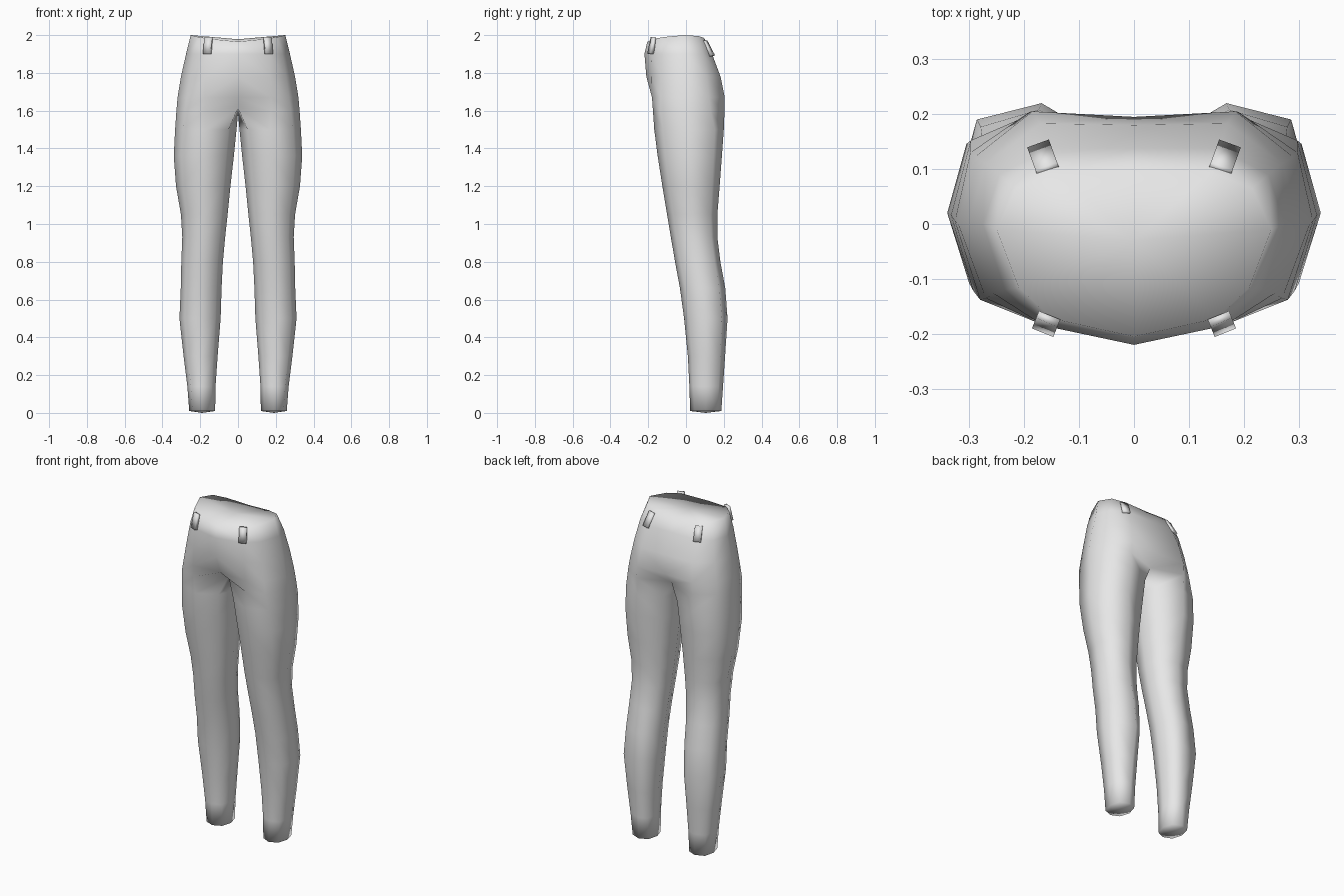
import bpy, bmesh, math
from mathutils import Matrix, Vector

cube = bpy.data.objects.get("Cube")
if cube:
    bpy.data.objects.remove(cube, do_unlink=True)

grey = bpy.data.materials.new("light grey cloth")
grey.use_nodes = True
COLOUR = (0.8, 0.8, 0.8, 1)
grey.diffuse_color = COLOUR
grey.node_tree.nodes["Principled BSDF"].inputs["Base Color"].default_value = COLOUR


def finish(bm, name):
    """Turn a half model into a smooth object mirrored across x."""
    for f in bm.faces:
        f.smooth = True
    mesh = bpy.data.meshes.new(name)
    bm.to_mesh(mesh)
    bm.free()
    mesh.materials.append(grey)
    obj = bpy.data.objects.new(name, mesh)
    bpy.context.collection.objects.link(obj)
    mirror = obj.modifiers.new("mirror", 'MIRROR')
    mirror.use_clip = True
    mirror.merge_threshold = 0.0005
    return obj


def bridge(bm, upper, lower, closed):
    n = len(upper)
    for i in range(n if closed else n - 1):
        j = (i + 1) % n
        bm.faces.new((upper[i], lower[i], lower[j], upper[j]))


# Hip half sections from front centre, round the side, to back centre
WAIST = [(0, -.205, 1.965), (.15, -.172, 1.98), (.21, -.115, 1.99), (.25, -.01, 2),
         (.215, .065, 1.995), (.14, .095, 1.985), (0, .1, 1.978)]
HIPS = [
    (1.90, [(0, -.22), (.165, -.185), (.235, -.12), (.275, 0), (.245, .09), (.155, .138), (0, .138)]),
    (1.78, [(0, -.21), (.17, -.182), (.255, -.127), (.302, 0), (.27, .11), (.17, .183), (0, .18)]),
    (1.67, [(0, -.17), (.175, -.18), (.27, -.135), (.32, 0), (.29, .122), (.185, .205), (0, .195)]),
]
CROTCH = [(0, -.09, 1.615), (.175, -.175, 1.6), (.28, -.138, 1.6), (.326, .005, 1.6),
          (.298, .13, 1.6), (.19, .204, 1.6), (0, .14, 1.6)]

# Leg sections: height, inner x, outer x, front y, back y, shift of back ridge
LEG = [
    (1.50, .008, .333, -.168, .200, .1),
    (1.36, .022, .340, -.150, .190, .1),
    (1.20, .040, .328, -.125, .178, 0),
    (1.05, .055, .302, -.100, .166, 0),
    (0.93, .068, .295, -.080, .166, 0),
    (0.80, .080, .300, -.058, .182, -.1),
    (0.66, .087, .303, -.032, .208, -.2),
    (0.50, .092, .310, -.010, .220, -.3),
    (0.30, .108, .288, .010, .207, -.2),
    (0.14, .119, .268, .018, .196, -.1),
    (0.01, .121, .258, .022, .187, 0),
]


def leg_ring(bm, z, x0, x1, y0, y1, shift):
    cx, cy, rx, ry = (x0 + x1) / 2, (y0 + y1) / 2, (x1 - x0) / 2, (y1 - y0) / 2
    shape = [(-.74, -.72), (0, -1), (.75, -.75), (1, 0),
             (.78, .74), (shift, 1), (-.76, .74), (-1, 0)]
    return [bm.verts.new((cx + u * rx, cy + v * ry, z)) for u, v in shape]


# Trousers: waist cap, hips, crotch and leg in one surface
bm = bmesh.new()
top = [bm.verts.new(p) for p in WAIST]
centre = bm.verts.new((0, -.03, 1.978))
for a, b in zip(top, top[1:]):
    bm.faces.new((centre, a, b))
ring = top
for z, pts in HIPS:
    lower = [bm.verts.new((x, y, z)) for x, y in pts]
    bridge(bm, ring, lower, False)
    ring = lower
lower = [bm.verts.new(p) for p in CROTCH]
bridge(bm, ring, lower, False)
ring = lower + [bm.verts.new((0, .03, 1.585))]
for row in LEG:
    lower = leg_ring(bm, *row)
    bridge(bm, ring, lower, True)
    ring = lower
# Hem cap
hem = bm.verts.new((.19, .105, 0))
for i in range(8):
    bm.faces.new((hem, ring[(i + 1) % 8], ring[i]))
finish(bm, "trousers")


# Belt loops: small tapered straps, tilted to follow the waistband
def belt_loop(name, pos, turn, lean):
    bm = bmesh.new()
    bmesh.ops.create_cube(bm, size=1)
    bmesh.ops.scale(bm, vec=(.042, .022, .09), verts=bm.verts)
    for v in bm.verts:
        if v.co.z > 0 and v.co.y < 0:
            v.co.y += .008
    mat = Matrix.Translation(Vector(pos)) @ Matrix.Rotation(turn, 4, 'Z') @ Matrix.Rotation(lean, 4, 'X')
    bmesh.ops.transform(bm, matrix=mat, verts=bm.verts)
    obj = finish(bm, name)
    obj.modifiers["mirror"].use_clip = False


belt_loop("front_belt_loops", (.16, -.182, 1.945), math.radians(22), math.radians(-8))
belt_loop("back_belt_loops", (.165, .12, 1.93), math.radians(160), math.radians(-24))
